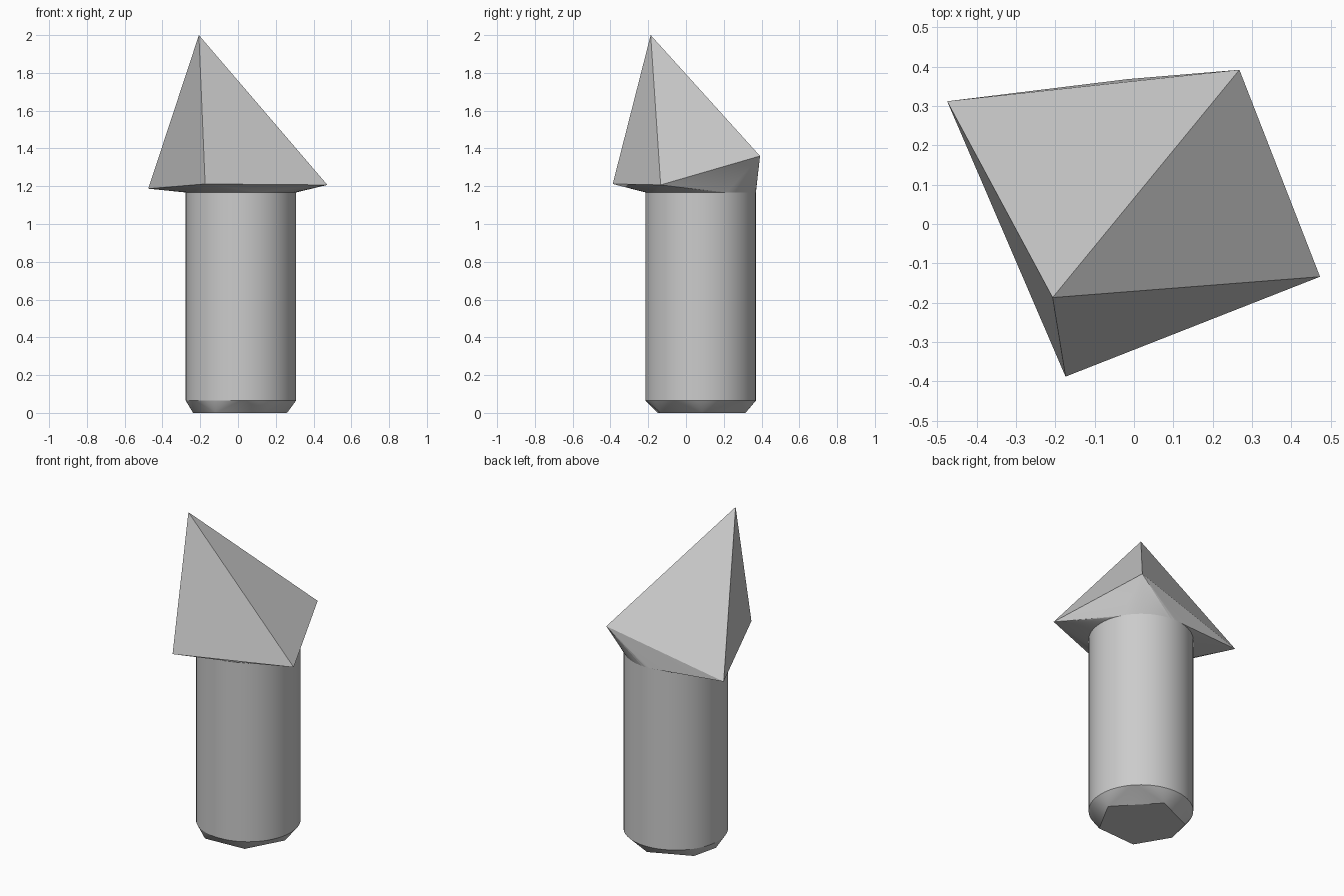
import bpy, bmesh, math

if "Cube" in bpy.data.objects:
    bpy.data.objects.remove(bpy.data.objects["Cube"])

CX, CY, R = 0.015, 0.078, 0.292   # shaft axis and radius
Z_LOW, Z_TOP = 0.065, 1.167       # ends of the straight shaft
SIDES = 64

grey = bpy.data.materials.new("light grey")
grey.diffuse_color = (0.6, 0.6, 0.6, 1)
grey.use_nodes = True
grey.node_tree.nodes["Principled BSDF"].inputs["Base Color"].default_value = grey.diffuse_color


def ring(z):
    return [(CX + R * math.cos(2 * math.pi * i / SIDES),
             CY + R * math.sin(2 * math.pi * i / SIDES), z) for i in range(SIDES)]


def hull_part(name, points):
    """Convex solid around the points, left open where head meets shaft."""
    bm = bmesh.new()
    verts = [bm.verts.new(p) for p in points]
    bmesh.ops.convex_hull(bm, input=verts)
    joint = [f for f in bm.faces if all(abs(v.co.z - Z_TOP) < 1e-4 for v in f.verts)]
    bmesh.ops.delete(bm, geom=joint, context='FACES')
    bmesh.ops.dissolve_limit(bm, angle_limit=0.01, verts=bm.verts[:], edges=bm.edges[:])
    bmesh.ops.recalc_face_normals(bm, faces=bm.faces[:])
    # the open solid must still face outward
    if bm.calc_volume(signed=True) < 0:
        bmesh.ops.reverse_faces(bm, faces=bm.faces[:])
    mesh = bpy.data.meshes.new(name)
    bm.to_mesh(mesh)
    bm.free()
    mesh.materials.append(grey)
    obj = bpy.data.objects.new(name, mesh)
    bpy.context.collection.objects.link(obj)
    bpy.ops.object.select_all(action='DESELECT')
    obj.select_set(True)
    bpy.context.view_layer.objects.active = obj
    bpy.ops.object.shade_smooth_by_angle(angle=math.radians(8))
    return obj


# Round shaft tapering to an irregular six-sided foot
foot = [(0.14, -0.135), (0.26, 0.085), (0.045, 0.315),
        (-0.20, 0.207), (-0.238, 0.048), (-0.12, -0.15)]
hull_part("shaft", ring(Z_LOW) + ring(Z_TOP) + [(x, y, 0) for x, y in foot])

# Lopsided four-sided pointed head with a fanned underside
corners = [(-0.475, 0.312, 1.187), (0.268, 0.392, 1.36),
           (0.473, -0.134, 1.207), (-0.174, -0.388, 1.212)]
hull_part("pointed_head", ring(Z_TOP) + corners + [(-0.207, -0.187, 2.0)])
